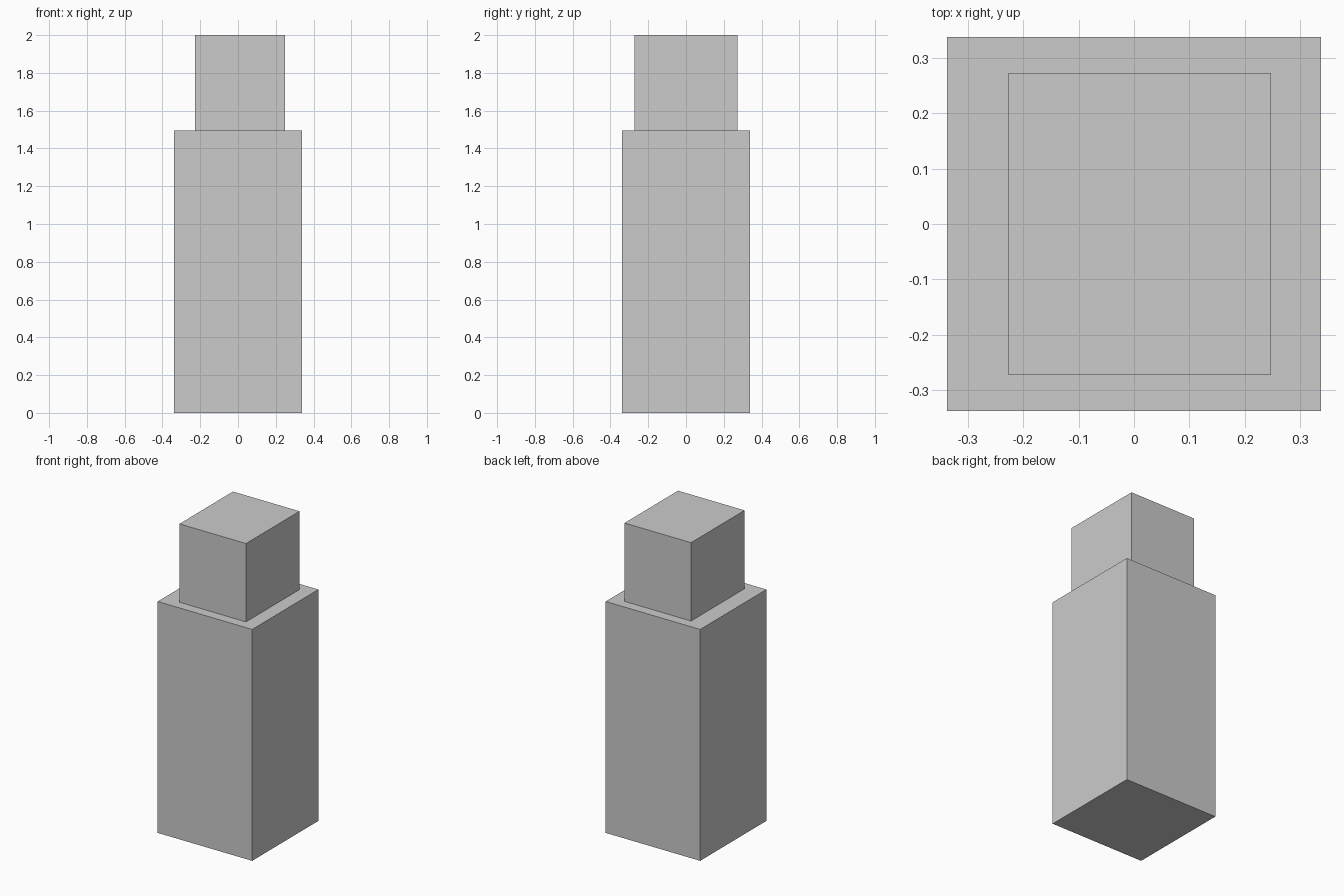
import bpy

if "Cube" in bpy.data.objects:
    bpy.data.objects.remove(bpy.data.objects["Cube"])


def box(name, x, y, z):
    """Axis-aligned box from (min, max) ranges."""
    ranges = (x, y, z)
    centre = [(a + b) / 2 for a, b in ranges]
    bpy.ops.mesh.primitive_cube_add(size=1, location=centre)
    obj = bpy.context.object
    obj.name = name
    obj.scale = [b - a for a, b in ranges]
    bpy.ops.object.transform_apply(location=False, rotation=False, scale=True)
    return obj


# Tall square body
box("body", (-0.3375, 0.3375), (-0.3375, 0.3375), (0, 1.494))

# Smaller upper block, slightly off centre in x
box("upper_block", (-0.227, 0.248), (-0.273, 0.273), (1.494, 2.0))
